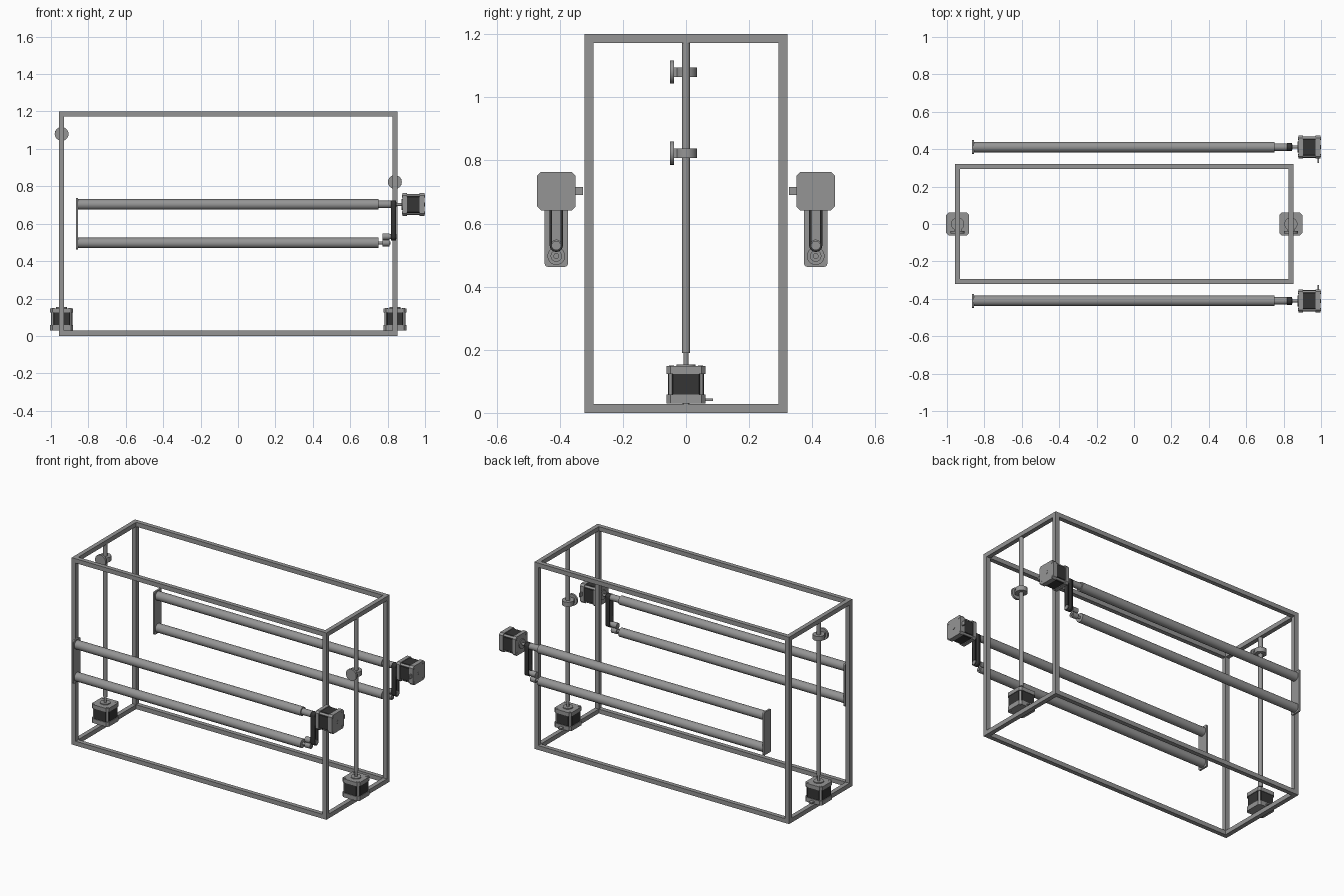
import bpy, bmesh, math
from mathutils import Matrix, Vector

cube = bpy.data.objects.get("Cube")
if cube:
    bpy.data.objects.remove(cube, do_unlink=True)


def material(name, value):
    m = bpy.data.materials.new(name)
    m.use_nodes = True
    colour = (value, value, value, 1)
    m.diffuse_color = colour
    m.node_tree.nodes["Principled BSDF"].inputs["Base Color"].default_value = colour
    return m


GREY = material("steel grey", 0.3)
BLACK = material("motor black", 0.035)
AXES = {"X": Matrix.Rotation(math.pi / 2, 4, "Y"),
        "Y": Matrix.Rotation(-math.pi / 2, 4, "X"),
        "Z": Matrix.Identity(4)}


def finish(name, bm, mat, matrix=None, smooth=False):
    bmesh.ops.recalc_face_normals(bm, faces=bm.faces)
    mesh = bpy.data.meshes.new(name)
    bm.to_mesh(mesh)
    bm.free()
    ob = bpy.data.objects.new(name, mesh)
    bpy.context.collection.objects.link(ob)
    mesh.materials.append(mat)
    if matrix:
        ob.matrix_world = matrix
    if smooth:
        bpy.ops.object.select_all(action="DESELECT")
        ob.select_set(True)
        bpy.context.view_layer.objects.active = ob
        bpy.ops.object.shade_smooth_by_angle(angle=math.radians(35))
    return ob


def box(name, lo, hi, mat=GREY, matrix=None, chamfer=0, axis=2, segments=1):
    """Box between two corners, with optional chamfered edges along one axis."""
    lo, hi = Vector(lo), Vector(hi)
    bm = bmesh.new()
    bmesh.ops.create_cube(bm, size=1)
    for v in bm.verts:
        v.co = (lo + hi) / 2 + v.co * (hi - lo)
    if chamfer:
        edges = [e for e in bm.edges
                 if abs((e.verts[0].co - e.verts[1].co).normalized()[axis]) > 0.9]
        bmesh.ops.bevel(bm, geom=edges, offset=chamfer, segments=segments,
                        profile=0.5, affect="EDGES")
    return finish(name, bm, mat, matrix)


def rod(name, start, length, radius, axis="Z", mat=GREY, matrix=None, sides=24):
    """Cylinder growing from start along the positive axis."""
    bm = bmesh.new()
    bmesh.ops.create_cone(bm, cap_ends=True, segments=sides, radius1=radius,
                          radius2=radius, depth=length,
                          matrix=Matrix.Translation((0, 0, length / 2)))
    bmesh.ops.transform(bm, matrix=Matrix.Translation(start) @ AXES[axis], verts=bm.verts)
    return finish(name, bm, mat, matrix, smooth=True)


def motor(name, matrix):
    """Stepper motor standing on its back plate, shaft up, plug towards +y."""
    w = 0.061
    box(name + "_back_cap", (-w, -w, 0), (w, w, 0.028), GREY, matrix, 0.012)
    box(name + "_body", (-0.057, -0.057, 0.028), (0.057, 0.057, 0.094), BLACK, matrix, 0.016)
    box(name + "_front_cap", (-w, -w, 0.094), (w, w, 0.118), GREY, matrix, 0.012)
    rod(name + "_boss", (0, 0, 0.118), 0.006, 0.03, "Z", GREY, matrix)
    rod(name + "_shaft", (0, 0, 0.12), 0.045, 0.008, "Z", GREY, matrix)
    rod(name + "_rear_bearing", (0, 0, -0.002), 0.004, 0.011, "Z", GREY, matrix)
    box(name + "_plug", (-0.012, 0.06, 0.008), (0.012, 0.085, 0.016), GREY, matrix)
    for sx in (-1, 1):
        for sy in (-1, 1):
            rod(name + "_screw", (sx * 0.046, sy * 0.046, -0.001), 0.121, 0.008,
                "Z", GREY, matrix, 12)


def belt(name, x0, x1, y, z_low, z_high, radius):
    """Closed flat belt around two pulleys."""
    bm = bmesh.new()
    n = 12
    loop = []
    for z, first in ((z_high, 0), (z_low, math.pi)):
        for i in range(n + 1):
            a = first + math.pi * i / n
            loop.append((y + radius * math.cos(a), z + radius * math.sin(a)))
    left = [bm.verts.new((x0, *p)) for p in loop]
    right = [bm.verts.new((x1, *p)) for p in loop]
    for i in range(len(loop)):
        j = (i + 1) % len(loop)
        bm.faces.new((left[i], left[j], right[j], right[i]))
    ob = finish(name, bm, BLACK, smooth=True)
    mod = ob.modifiers.new("thickness", "SOLIDIFY")
    mod.thickness = 0.008
    mod.offset = -1


# Open rectangular frame
X0, X1, Y, H, T = -0.957, 0.853, 0.321, 1.2, 0.028
for z in (0, H - T):
    for y in (-Y, Y - T):
        box("frame_long_beam", (X0 + T, y, z), (X1 - T, y + T, z + T))
    for x in (X0, X1 - T):
        box("frame_cross_beam", (x, -Y + T, z), (x + T, Y - T, z + T))
for x in (X0, X1 - T):
    for y in (-Y, Y - T):
        box("frame_post", (x, y, 0), (x + T, y + T, H))

# Lifting screws with motor and travelling nut
for side, x, nut_z in (("right", X0 + T / 2, 1.08), ("left", X1 - T / 2, 0.823)):
    motor(side + "_lift_motor", Matrix.Translation((x, 0, 0.03)))
    rod(side + "_lift_screw", (x, 0, 0.19), 0.984, 0.013)
    rod(side + "_nut_ring", (x, 0, nut_z - 0.015), 0.03, 0.035)
    box(side + "_nut_arm", (x - 0.02, -0.04, nut_z - 0.015), (x + 0.02, 0, nut_z + 0.015))
    rod(side + "_nut_flange", (x, -0.051, nut_z), 0.013, 0.037, "Y")

# Roller pairs, each with end plate, belt drive and motor
HIGH, LOW, IDLE = 0.703, 0.497, 0.531
for side, s in (("front", -1), ("back", 1)):
    y = s * 0.411
    box(side + "_end_plate", (-0.867, y - 0.037, 0.463), (-0.856, y + 0.037, 0.738),
        GREY, None, 0.01, 0, 3)
    rod(side + "_upper_roller", (-0.857, y, HIGH), 1.607, 0.028, "X", sides=32)
    rod(side + "_lower_roller", (-0.857, y, LOW), 1.607, 0.028, "X", sides=32)
    rod(side + "_roller_neck", (0.75, y, HIGH), 0.067, 0.02, "X")
    rod(side + "_upper_pulley", (0.815, y, HIGH), 0.033, 0.014, "X", BLACK)
    rod(side + "_lower_axle", (0.75, y, LOW), 0.065, 0.009, "X")
    rod(side + "_lower_gear", (0.772, y, LOW), 0.038, 0.018, "X")
    rod(side + "_idler_gear", (0.772, y, IDLE), 0.038, 0.018, "X")
    rod(side + "_idler_pulley", (0.808, y, IDLE), 0.04, 0.014, "X")
    belt(side + "_belt", 0.818, 0.846, y, IDLE, HIGH, 0.021)
    # Shaft points to -x, plug points to the middle
    turn = Matrix.Rotation(-math.pi / 2, 4, "Y")
    flip = Matrix.Rotation(math.pi, 4, "Z") if s > 0 else Matrix.Identity(4)
    motor(side + "_drive_motor", Matrix.Translation((0.998, y, HIGH)) @ turn @ flip)
